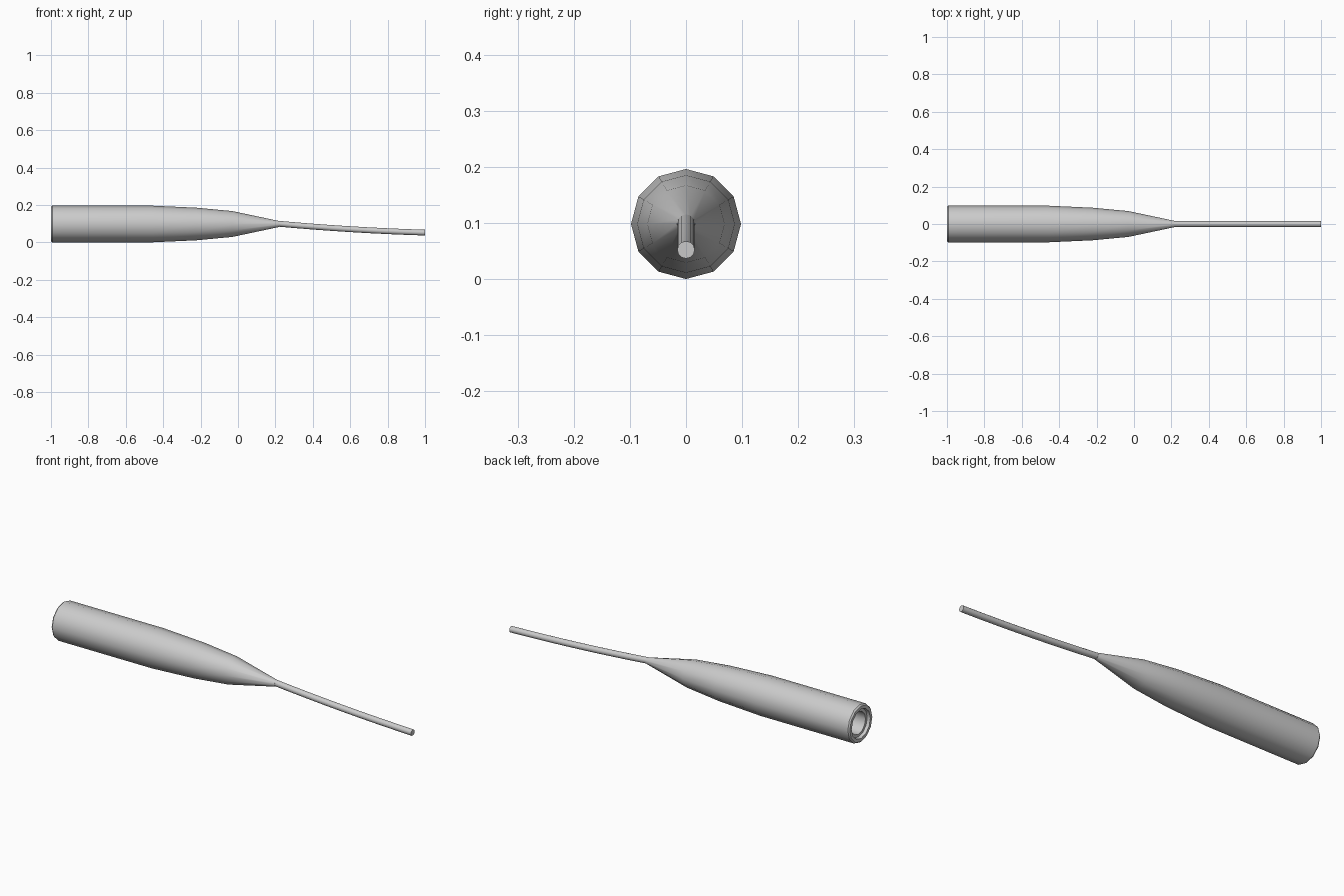
import bpy, bmesh
from math import sin, cos, tau
from mathutils import Vector

if "Cube" in bpy.data.objects:
    bpy.data.objects.remove(bpy.data.objects["Cube"])

SIDES = 12
CZ = 0.098


def skin(name, rings, cap_start=True, cap_end=True):
    """Loft 12-sided rings given as (x, z, radius, slope)."""
    bm = bmesh.new()
    loops = []
    for x, z, r, slope in rings:
        n = Vector((-slope, 0, 1)).normalized()
        loops.append([bm.verts.new(Vector((x, 0, z)) + n * r * cos(tau * i / SIDES)
                                   + Vector((0, r * sin(tau * i / SIDES), 0)))
                      for i in range(SIDES)])
    for a, b in zip(loops, loops[1:]):
        for i in range(SIDES):
            j = (i + 1) % SIDES
            bm.faces.new((a[i], a[j], b[j], b[i]))
    if cap_start:
        bm.faces.new(loops[0])
    if cap_end:
        bm.faces.new(loops[-1])
    bmesh.ops.recalc_face_normals(bm, faces=bm.faces)
    mesh = bpy.data.meshes.new(name)
    bm.to_mesh(mesh)
    bm.free()
    obj = bpy.data.objects.new(name, mesh)
    bpy.context.collection.objects.link(obj)
    bpy.ops.object.select_all(action='DESELECT')
    obj.select_set(True)
    bpy.context.view_layer.objects.active = obj
    bpy.ops.object.shade_smooth_by_angle(angle=0.61)
    return obj


# Tapered sleeve: socket floor, stepped rim, barrel and nose
profile = [(-0.90, 0.058), (-0.985, 0.058), (-0.985, 0.072), (-1.0, 0.076),
           (-1.0, 0.092), (-0.993, 0.098), (-0.46, 0.098), (-0.22, 0.087),
           (-0.03, 0.069), (0.22, 0.016)]
skin("sleeve", [(x, CZ, r, 0) for x, r in profile])

# Gently drooping cable
cable = []
x0, x1, steps = 0.21, 0.999, 8
for k in range(steps + 1):
    t = k / steps
    z = 0.1 - 0.072 * t + 0.024 * t * t
    slope = (-0.072 + 0.048 * t) / (x1 - x0)
    cable.append((x0 + (x1 - x0) * t, z, 0.0155, slope))
skin("cable", cable)
